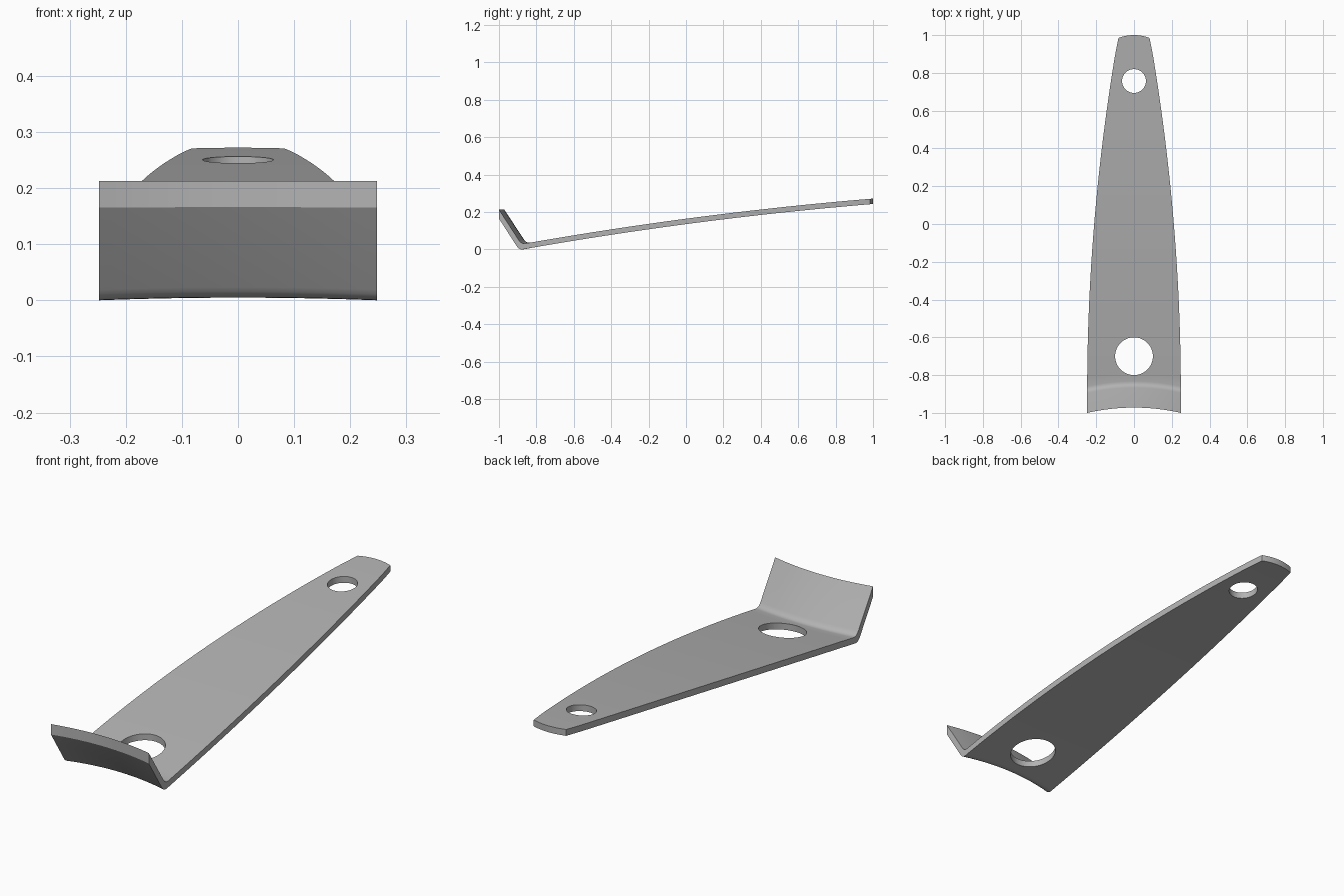
import bpy, bmesh, math

cube = bpy.data.objects.get("Cube")
if cube:
    bpy.data.objects.remove(cube, do_unlink=True)

THICK = 0.029      # vertical thickness of the blade
BOW = 0.028        # how far the lip bows backwards at its middle
COLUMNS = 24
ROWS = 44
BEND_Y = -0.86


def clamp(v):
    return max(0.0, min(1.0, v))


def half_width(y):
    return 0.248 - 0.0459 * max(0.0, y + 0.9) ** 2


def underside(y):
    t = (y + 0.875) / 1.875
    return 0.243 * t + 0.088 * t * (1 - t)


def place(kind, y, z, u):
    """Position of one profile point at cross position u (-1 to 1)."""
    bow = BOW * (1 - u * u)
    if kind == "lip":
        return (u * half_width(y), y + bow, z + 0.17 * bow * (1 - z / 0.213))
    yy = y + bow * clamp((-0.4 - y) / 0.46)
    yy -= 0.015 * u * u * clamp((y - 0.9) / 0.1)
    return (u * half_width(y), yy, underside(yy) + z)


# Side profile: lip inside, blade top, blade underside, lip outside
lip_in = [(-1, 0.213), (-0.895, 0.051), (-0.889, 0.043), (-0.881, 0.036), (-0.872, 0.032)]
lip_out = [(-0.873, 0.0), (-0.884, 0.001), (-0.893, 0.005), (-0.9, 0.011), (-0.906, 0.019), (-1, 0.165)]
stations = [BEND_Y + (1 - BEND_Y) * i / ROWS for i in range(ROWS + 1)]
profile = [("lip", y, z) for y, z in lip_in]
profile += [("blade", y, THICK) for y in stations]
profile += [("blade", y, 0.0) for y in reversed(stations)]
profile += [("lip", y, z) for y, z in lip_out]

bm = bmesh.new()
rings = []
for c in range(COLUMNS + 1):
    u = -1 + 2 * c / COLUMNS
    rings.append([bm.verts.new(place(k, y, z, u)) for k, y, z in profile])
n = len(profile)
for a, b in zip(rings, rings[1:]):
    for i in range(n):
        j = (i + 1) % n
        bm.faces.new((a[i], a[j], b[j], b[i]))

# Side walls: quads joining the inner and outer runs of the profile
for ring in (rings[0], rings[-1]):
    inner = len(lip_in) + ROWS + 1
    top, bottom = ring[:inner], ring[inner:][::-1]
    # the outer run has one more point, closed by a triangle in the bend
    bottom_main = bottom[:3] + bottom[4:]
    for i in range(inner - 1):
        bm.faces.new((top[i], top[i + 1], bottom_main[i + 1], bottom_main[i]))
    bm.faces.new((bottom[2], bottom[3], bottom[4]))
bmesh.ops.recalc_face_normals(bm, faces=bm.faces[:])

mesh = bpy.data.meshes.new("bent_blade")
bm.to_mesh(mesh)
bm.free()
blade = bpy.data.objects.new("bent_blade", mesh)
bpy.context.collection.objects.link(blade)

# Material
grey = bpy.data.materials.new("plain grey")
grey.use_nodes = True
colour = (0.45, 0.45, 0.45, 1)
grey.diffuse_color = colour
grey.node_tree.nodes["Principled BSDF"].inputs["Base Color"].default_value = colour
mesh.materials.append(grey)


# Round holes cut straight down
def cut_hole(name, y, radius):
    bpy.ops.mesh.primitive_cylinder_add(vertices=64, radius=radius, depth=1, location=(0, y, 0.1))
    cutter = bpy.context.object
    cutter.name = name
    cutter.hide_render = True
    cutter.data.materials.append(grey)
    bpy.ops.object.select_all(action="DESELECT")
    blade.select_set(True)
    bpy.context.view_layer.objects.active = blade
    mod = blade.modifiers.new(name, "BOOLEAN")
    mod.operation = "DIFFERENCE"
    mod.solver = "EXACT"
    mod.object = cutter
    bpy.ops.object.modifier_apply(modifier=mod.name)
    bpy.data.objects.remove(cutter, do_unlink=True)


cut_hole("front_hole", -0.7, 0.1)
cut_hole("rear_hole", 0.757, 0.063)
bpy.ops.object.shade_smooth_by_angle(angle=math.radians(30))
